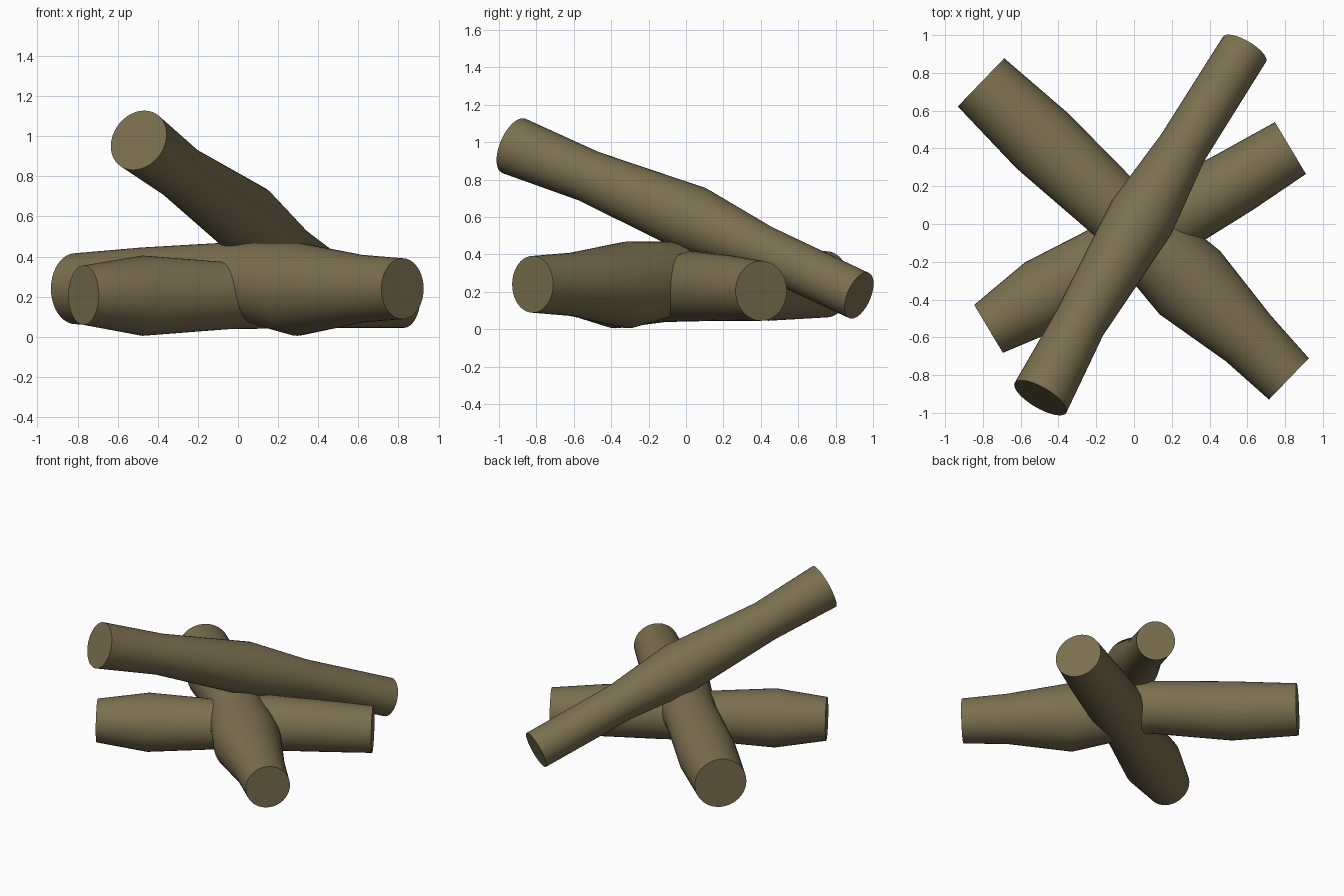
import bpy, bmesh, math
from mathutils import Vector

if "Cube" in bpy.data.objects:
    bpy.data.objects.remove(bpy.data.objects["Cube"])

SIDES = 40

bark = bpy.data.materials.new("log brown")
bark.diffuse_color = (0.195, 0.160, 0.078, 1)
bark.use_nodes = True
bark.node_tree.nodes["Principled BSDF"].inputs["Base Color"].default_value = bark.diffuse_color


def log(name, rings):
    """Lofted log: rings of (x, y, z, radius), all square to the end-to-end axis."""
    axis = (Vector(rings[-1][:3]) - Vector(rings[0][:3])).normalized()
    side = axis.cross(Vector((0, 0, 1))).normalized()
    up = side.cross(axis)
    bm = bmesh.new()
    loops = []
    for x, y, z, r in rings:
        loops.append([bm.verts.new(Vector((x, y, z)) + r * (math.cos(a) * side + math.sin(a) * up))
                      for a in (2 * math.pi * i / SIDES for i in range(SIDES))])
    for a, b in zip(loops, loops[1:]):
        for i in range(SIDES):
            j = (i + 1) % SIDES
            bm.faces.new((a[i], a[j], b[j], b[i])).smooth = True
    # flat sawn ends
    bm.faces.new(loops[0])
    bm.faces.new(loops[-1])
    bmesh.ops.recalc_face_normals(bm, faces=bm.faces)
    for e in bm.edges:
        if e.calc_face_angle(0) > math.radians(40):
            e.smooth = False
    me = bpy.data.meshes.new(name)
    bm.to_mesh(me)
    bm.free()
    me.materials.append(bark)
    ob = bpy.data.objects.new(name, me)
    bpy.context.collection.objects.link(ob)
    return ob


# thick log lying from back left to front right
log("thick_log", [(-0.81, 0.75, 0.24, 0.177), (-0.485, 0.44, 0.245, 0.20),
                  (-0.09, 0.07, 0.29, 0.178), (0.295, -0.31, 0.237, 0.232),
                  (0.605, -0.605, 0.24, 0.17), (0.82, -0.82, 0.24, 0.152)])

# log lying across it, front left to back right
log("cross_log", [(-0.77, -0.555, 0.208, 0.148), (-0.475, -0.375, 0.205, 0.20),
                  (-0.05, -0.12, 0.205, 0.167), (0.21, 0.035, 0.23, 0.188),
                  (0.54, 0.225, 0.22, 0.175), (0.828, 0.402, 0.205, 0.16)])

# log leaning on top of both
log("leaning_log", [(-0.495, -0.92, 0.98, 0.158), (-0.285, -0.52, 0.818, 0.14),
                    (0.04, 0.035, 0.588, 0.181), (0.257, 0.403, 0.425, 0.134),
                    (0.585, 0.925, 0.18, 0.132)])
